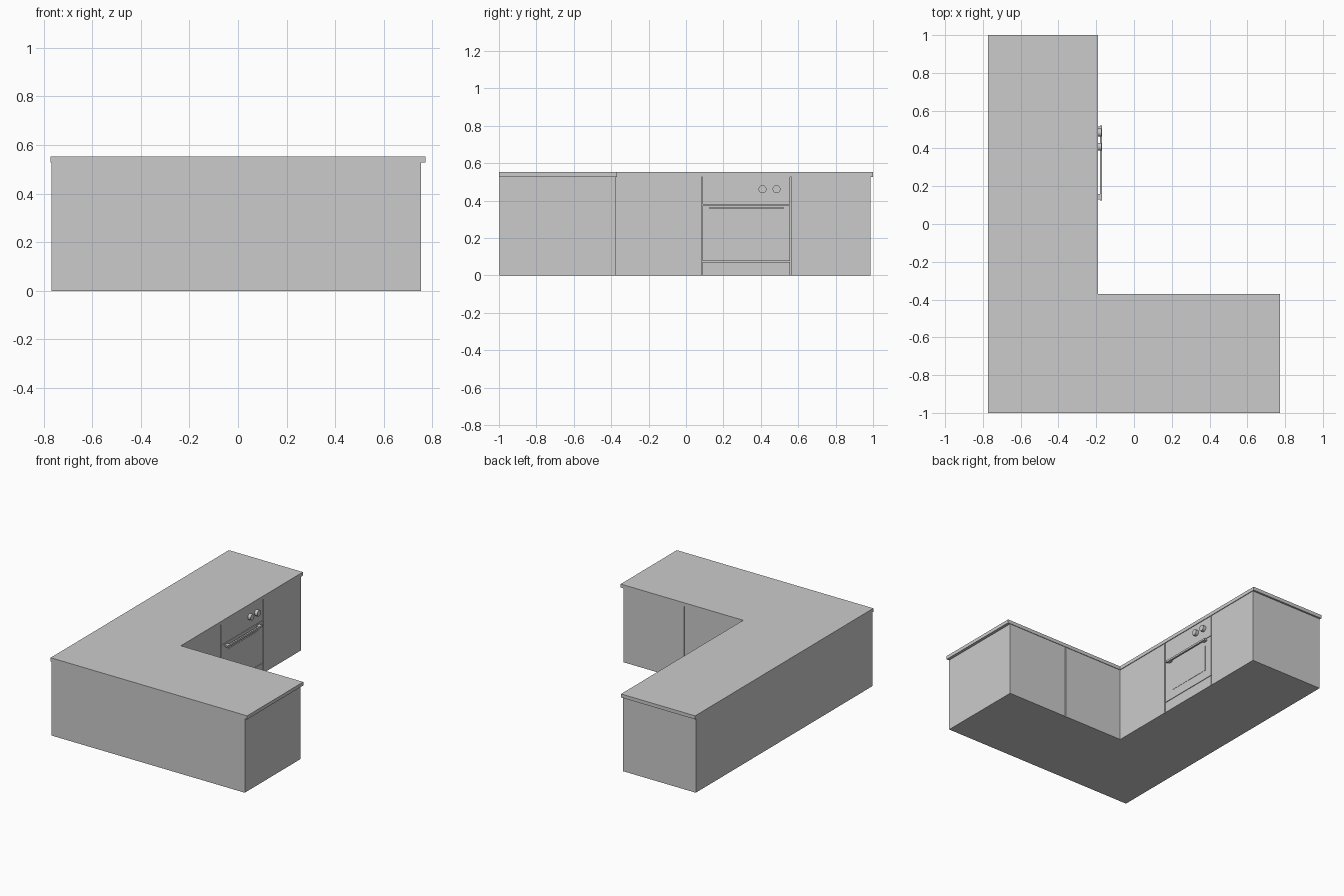
import bpy, bmesh, math

if "Cube" in bpy.data.objects:
    bpy.data.objects.remove(bpy.data.objects["Cube"])


def extrude_outline(name, pts, z0, z1):
    bm = bmesh.new()
    face = bm.faces.new([bm.verts.new((x, y, z0)) for x, y in pts])
    ret = bmesh.ops.extrude_face_region(bm, geom=[face])
    verts = [g for g in ret["geom"] if isinstance(g, bmesh.types.BMVert)]
    bmesh.ops.translate(bm, verts=verts, vec=(0, 0, z1 - z0))
    bmesh.ops.recalc_face_normals(bm, faces=bm.faces)
    me = bpy.data.meshes.new(name)
    bm.to_mesh(me)
    bm.free()
    ob = bpy.data.objects.new(name, me)
    bpy.context.collection.objects.link(ob)
    return ob


def l_shape(x0, x_in, x1, y0, y_in, y1):
    return [(x0, y0), (x1, y0), (x1, y_in), (x_in, y_in), (x_in, y1), (x0, y1)]


def box(name, x, y, z):
    return extrude_outline(name, [(x[0], y[0]), (x[1], y[0]), (x[1], y[1]), (x[0], y[1])], *z)


TOP = 0.527
FACE_X, FACE_Y, T = -0.195, -0.374, 0.01
PX = (FACE_X - T, FACE_X)
PY = (FACE_Y - T, FACE_Y)

# L-shaped worktop and cabinet carcass
extrude_outline("worktop", l_shape(-0.772, -0.19, 0.772, -1, -0.37, 1), TOP, 0.552)
extrude_outline("carcass", l_shape(-0.768, PX[0], 0.752, -0.998, PY[0], 0.987), 0, TOP)

# Cabinet fronts separated by narrow grooves
box("short_front_inner", (PX[0], 0.272), PY, (0, TOP))
box("short_front_outer", (0.278, 0.752), PY, (0, TOP))
box("long_front_corner", PX, (FACE_Y, 0.082), (0, TOP))
box("long_front_end", PX, (0.563, 0.987), (0, TOP))

# Oven: plinth, door, control panel and window
for name, z0, z1 in (("oven_plinth", 0, 0.073), ("oven_door", 0.077, 0.375),
                     ("oven_control_panel", 0.379, TOP)):
    box(name, PX, (0.088, 0.557), (z0, z1))
box("oven_window", (FACE_X - 0.002, FACE_X + 0.002), (0.165, 0.50), (0.14, 0.325))

# Oven handle with two posts
box("oven_handle_bar", (-0.181, -0.169), (0.125, 0.522), (0.354, 0.367))
for i, y in enumerate((0.13, 0.487)):
    box(f"oven_handle_post_{i + 1}", (FACE_X, -0.18), (y, y + 0.03), (0.355, 0.366))

# Control knobs
for i, y in enumerate((0.409, 0.484)):
    bpy.ops.mesh.primitive_cylinder_add(vertices=32, radius=0.021, depth=0.022,
                                        location=(FACE_X + 0.011, y, 0.461),
                                        rotation=(0, math.pi / 2, 0))
    bpy.context.object.name = f"oven_knob_{i + 1}"
    bpy.ops.object.shade_smooth_by_angle()
